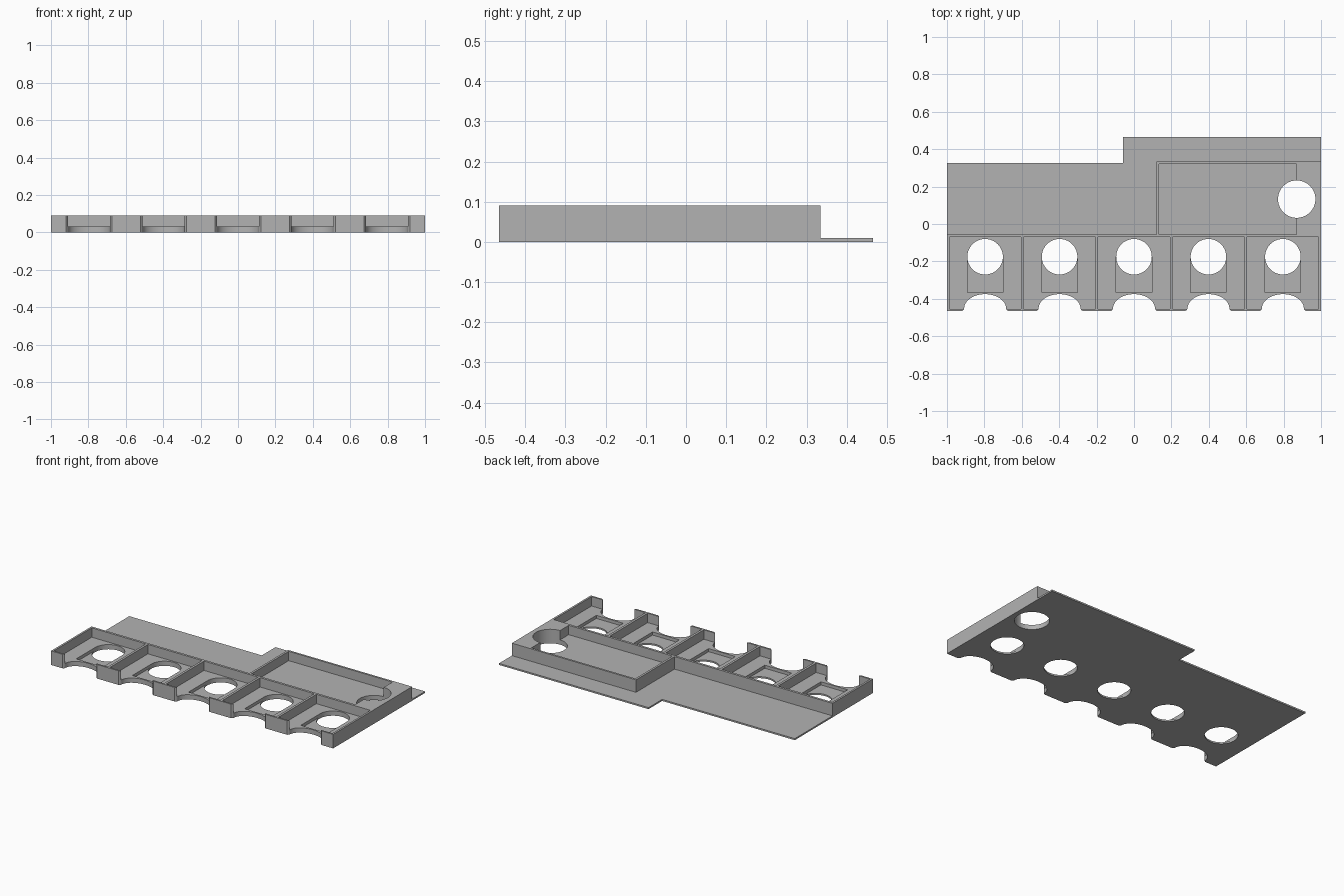
import bpy, bmesh, math

if "Cube" in bpy.data.objects:
    bpy.data.objects.remove(bpy.data.objects["Cube"], do_unlink=True)

grey = bpy.data.materials.new("plain grey")
grey.use_nodes = True
grey.diffuse_color = (0.45, 0.45, 0.45, 1)
grey.node_tree.nodes["Principled BSDF"].inputs["Base Color"].default_value = (0.45, 0.45, 0.45, 1)

HEIGHT, PLATE, FLOOR = 0.09, 0.01, 0.03
PITCH = 0.398
CENTRES = [PITCH * i for i in range(-2, 3)]


def prisms(name, outlines, z0, z1):
    """One object holding a vertical prism for each counter-clockwise outline."""
    bm = bmesh.new()
    for outline in outlines:
        base = bm.faces.new([bm.verts.new((x, y, z0)) for x, y in outline])
        top = bmesh.ops.extrude_face_region(bm, geom=[base])["geom"]
        bmesh.ops.translate(bm, vec=(0, 0, z1 - z0),
                            verts=[g for g in top if isinstance(g, bmesh.types.BMVert)])
    bmesh.ops.recalc_face_normals(bm, faces=bm.faces)
    mesh = bpy.data.meshes.new(name)
    bm.to_mesh(mesh)
    bm.free()
    mesh.materials.append(grey)
    obj = bpy.data.objects.new(name, mesh)
    bpy.context.collection.objects.link(obj)
    return obj


def rect(x0, x1, y0, y1):
    return [(x0, y0), (x1, y0), (x1, y1), (x0, y1)]


def arc(cx, cy, rx, ry, start, end, steps):
    angles = [math.radians(start + (end - start) * i / steps) for i in range(steps + 1)]
    return [(cx + rx * math.cos(a), cy + ry * math.sin(a)) for a in angles]


def circle(cx, cy, r):
    return arc(cx, cy, r, r, 0, 360, 64)[:-1]


def cut(target, outlines, z0, z1=0.2):
    cutter = prisms("cutter", outlines, z0, z1)
    cutter.hide_render = True
    mod = target.modifiers.new("cut", "BOOLEAN")
    mod.operation, mod.solver, mod.object = "DIFFERENCE", "EXACT", cutter
    bpy.context.view_layer.objects.active = target
    bpy.ops.object.modifier_apply(modifier=mod.name)
    bpy.data.objects.remove(cutter, do_unlink=True)


# Thick body: front row of cells plus the rear tray
body = prisms("cell_row_and_tray", [[
    (-1, -0.465), (1, -0.465), (1, 0.335), (0.12, 0.335), (0.12, -0.055), (-1, -0.055)]], 0, HEIGHT)

# Open cells, rounded slots in their floors, and through holes
cut(body, [rect(c - 0.1915, c + 0.1915, -0.454, -0.07) for c in CENTRES], FLOOR)
cut(body, [[(c - 0.095, -0.365), (c + 0.095, -0.365)]
           + arc(c, -0.175, 0.095, 0.095, 0, 180, 32) for c in CENTRES], PLATE)
cut(body, [circle(c, -0.175, 0.095) for c in CENTRES], -0.1)

# Arched finger notches with flared lips in the front edge
cut(body, [[(c - 0.123, -0.5), (c + 0.123, -0.5), (c + 0.123, -0.465), (c + 0.115, -0.459)]
           + arc(c, -0.452, 0.112, 0.077, 0, 180, 32)
           + [(c - 0.115, -0.459), (c - 0.123, -0.465)] for c in CENTRES], -0.1)

# Tray pocket and the round hole at its end
cut(body, [rect(0.134, 0.87, -0.055, 0.322)], FLOOR)
cut(body, [circle(0.87, 0.133, 0.1)], -0.1)

# Thin stepped plate behind the body
plate = prisms("rear_plate", [[
    (-1, -0.055), (0.12, -0.055), (0.12, 0.335), (1, 0.335), (1, 0.465),
    (-0.06, 0.465), (-0.06, 0.327), (-1, 0.327)]], 0, PLATE)

# Smooth round walls, sharp corners
for obj in (body, plate):
    bpy.ops.object.select_all(action="DESELECT")
    obj.select_set(True)
    bpy.context.view_layer.objects.active = obj
    bpy.ops.object.shade_smooth_by_angle(angle=math.radians(30))
